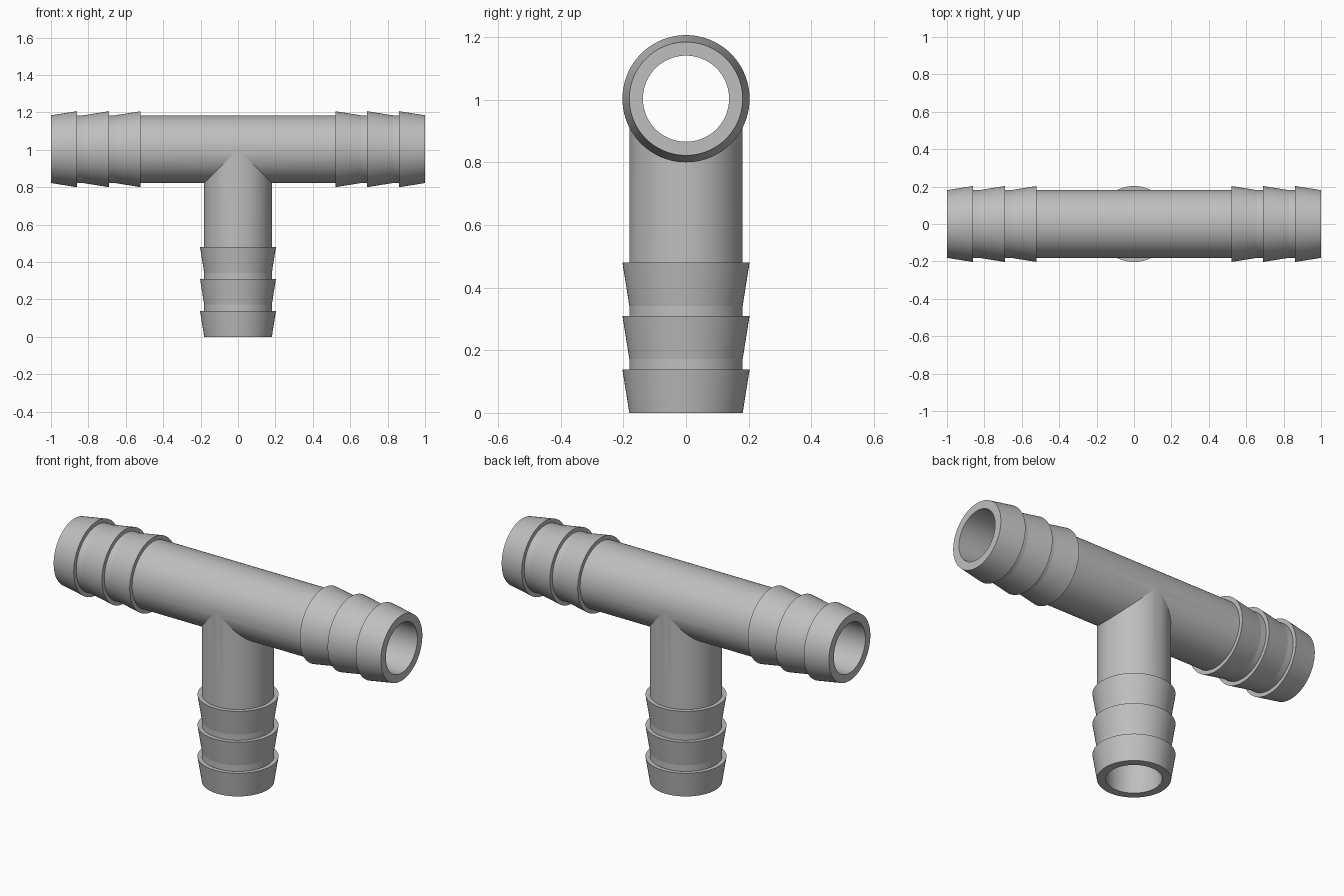
import bpy, bmesh, math
from mathutils import Vector

if "Cube" in bpy.data.objects:
    bpy.data.objects.remove(bpy.data.objects["Cube"])

SEGMENTS = 96
AXIS_Z = 1.003      # height of the horizontal run
BODY, BARB, BORE = 0.181, 0.203, 0.1375

# (distance from the open tip, radius); None marks the mitred joint at the centre
PROFILE = [(None, BODY),
           (0.48, BODY), (0.48, BARB), (0.342, BODY),
           (0.31, BODY), (0.31, BARB), (0.172, BODY),
           (0.138, BODY), (0.138, BARB), (0.0, BODY),
           (0.0, BORE), (None, BORE)]


def add_arm(bm, length, place, miter):
    """Loft the barbed hollow profile along one arm of the tee."""
    rings = []
    for tip, r in PROFILE:
        ring = []
        for i in range(SEGMENTS):
            a = 2 * math.pi * i / SEGMENTS
            u, v = r * math.cos(a), r * math.sin(a)
            d = miter(u, v) if tip is None else length - tip
            ring.append(bm.verts.new(place(d, u, v)))
        rings.append(ring)
    for lo, hi in zip(rings, rings[1:]):
        for i in range(SEGMENTS):
            j = (i + 1) % SEGMENTS
            bm.faces.new((lo[i], lo[j], hi[j], hi[i]))


bm = bmesh.new()
# left and right arms: section is (y, z), lower half is mitred against the leg
for side in (-1, 1):
    add_arm(bm, 1.0,
            lambda d, u, v, s=side: Vector((s * d, u, AXIS_Z + v)),
            lambda u, v: max(0.0, -v))
# leg: section is (x, y), runs down to the ground
add_arm(bm, AXIS_Z,
        lambda d, u, v: Vector((u, v, AXIS_Z - d)),
        lambda u, v: abs(u))

# weld the three arms along the mitre
bmesh.ops.remove_doubles(bm, verts=bm.verts[:], dist=0.0002)
bmesh.ops.recalc_face_normals(bm, faces=bm.faces[:])

mesh = bpy.data.meshes.new("tee_fitting")
bm.to_mesh(mesh)
bm.free()
grey = bpy.data.materials.new("plain grey")
grey.diffuse_color = (0.52, 0.52, 0.52, 1)
grey.use_nodes = True
grey.node_tree.nodes["Principled BSDF"].inputs["Base Color"].default_value = grey.diffuse_color
mesh.materials.append(grey)

fitting = bpy.data.objects.new("tee_fitting", mesh)
bpy.context.collection.objects.link(fitting)
bpy.context.view_layer.objects.active = fitting
fitting.select_set(True)
bpy.ops.object.shade_smooth_by_angle(angle=math.radians(8))
